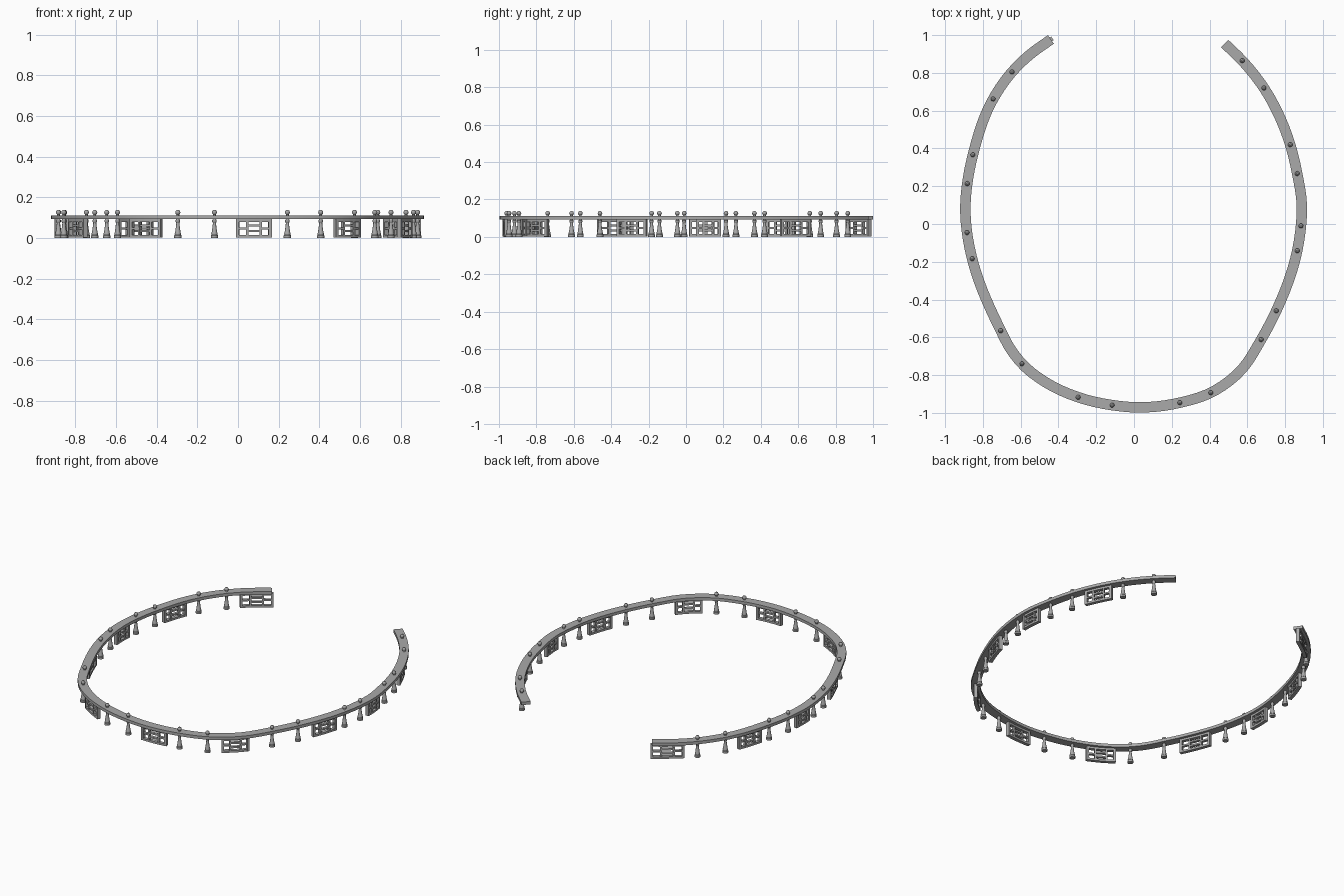
import bpy, bmesh, math
from mathutils import Vector

if "Cube" in bpy.data.objects:
    bpy.data.objects.remove(bpy.data.objects["Cube"])

# Centre line of the rail (plan view), running from right end round to left end
PATH = [(0.48, 0.955), (0.573, 0.865), (0.688, 0.72), (0.779, 0.55), (0.827, 0.42),
        (0.864, 0.267), (0.889, 0.09), (0.884, -0.01), (0.864, -0.142), (0.753, -0.46),
        (0.673, -0.612), (0.565, -0.776), (0.407, -0.893), (0.243, -0.946), (0.03, -0.971),
        (-0.116, -0.959), (-0.296, -0.917), (-0.46, -0.843), (-0.593, -0.74), (-0.66, -0.652),
        (-0.705, -0.565), (-0.857, -0.184), (-0.884, -0.046), (-0.893, 0.08), (-0.883, 0.214),
        (-0.853, 0.366), (-0.746, 0.662), (-0.646, 0.805), (-0.55, 0.898), (-0.44, 0.977)]
# Which path points carry a post (always in pairs, with a panel after each pair)
POSTS = [1, 2, 4, 5, 7, 8, 9, 10, 12, 13, 15, 16, 18, 20, 21, 22, 24, 25, 26, 27]
STEPS = 8

GREY = bpy.data.materials.new("dark_grey")
GREY.diffuse_color = (0.4, 0.4, 0.4, 1)
GREY.use_nodes = True
GREY.node_tree.nodes["Principled BSDF"].inputs["Base Color"].default_value = GREY.diffuse_color


def spline(points):
    """Smooth curve through the points with tangents weighted by chord length."""
    p = [Vector(q) for q in points]
    n = len(p)
    d = [(p[i + 1] - p[i]).length for i in range(n - 1)]
    tan = [(p[1] - p[0]) / d[0]]
    for i in range(1, n - 1):
        a, b = (p[i] - p[i - 1]) / d[i - 1], (p[i + 1] - p[i]) / d[i]
        tan.append((a * d[i] + b * d[i - 1]) / (d[i] + d[i - 1]))
    tan.append((p[-1] - p[-2]) / d[-1])
    out = []
    for i in range(n - 1):
        for k in range(STEPS):
            t = k / STEPS
            out.append(p[i] * (2*t**3 - 3*t**2 + 1) + tan[i] * d[i] * (t**3 - 2*t**2 + t)
                       + p[i + 1] * (3*t**2 - 2*t**3) + tan[i + 1] * d[i] * (t**3 - t**2))
    return out + [p[-1]]


CURVE = spline(PATH)
ARC = [0.0]
for a, b in zip(CURVE, CURVE[1:]):
    ARC.append(ARC[-1] + (b - a).length)
LENGTH = ARC[-1]


def point_at(s):
    i = 0
    while i < len(ARC) - 2 and ARC[i + 1] < s:
        i += 1
    return CURVE[i] + (CURVE[i + 1] - CURVE[i]) * ((s - ARC[i]) / (ARC[i + 1] - ARC[i]))


def on_path(s, n, z):
    """Distance along the rail, sideways offset, height -> world position."""
    t = (point_at(s + 0.01) - point_at(s - 0.01)).normalized()
    c = point_at(s)
    return (c.x + t.y * n, c.y - t.x * n, z)


def bar(bm, s0, s1, half, z0, z1, cuts=1):
    """Bent bar following the path."""
    rings = []
    for k in range(cuts + 1):
        s = s0 + (s1 - s0) * k / cuts
        rings.append([bm.verts.new(on_path(s, n, z)) for n, z in
                      ((-half, z0), (half, z0), (half, z1), (-half, z1))])
    for a, b in zip(rings, rings[1:]):
        for i in range(4):
            j = (i + 1) % 4
            bm.faces.new((a[i], a[j], b[j], b[i]))
    bm.faces.new(rings[0])
    bm.faces.new(rings[-1][::-1])


def finish(bm, name, smooth=False):
    bmesh.ops.recalc_face_normals(bm, faces=bm.faces[:])
    me = bpy.data.meshes.new(name)
    bm.to_mesh(me)
    bm.free()
    me.materials.append(GREY)
    ob = bpy.data.objects.new(name, me)
    bpy.context.collection.objects.link(ob)
    if smooth:
        bpy.ops.object.select_all(action='DESELECT')
        ob.select_set(True)
        bpy.context.view_layer.objects.active = ob
        bpy.ops.object.shade_smooth_by_angle(angle=math.radians(35))
    return ob


# Handrail: wide cap
bm = bmesh.new()
bar(bm, 0, LENGTH, 0.0275, 0.093, 0.112, 110)
finish(bm, "handrail", True)

# Turned posts with a flared foot and a round knob above the rail
PROFILE = [(0.018, 0), (0.018, 0.012), (0.015, 0.016), (0.016, 0.021), (0.0135, 0.028),
           (0.009, 0.06), (0.0075, 0.074), (0.011, 0.08), (0.011, 0.088), (0.008, 0.092),
           (0.007, 0.116), (0.011, 0.12), (0.0125, 0.127), (0.010, 0.134), (0.005, 0.138)]


def post(s, name, sides=12):
    bm = bmesh.new()
    c = point_at(s)
    rings = [[bm.verts.new((c.x + r * math.cos(math.tau * i / sides),
                            c.y + r * math.sin(math.tau * i / sides), z))
              for i in range(sides)] for r, z in PROFILE]
    for a, b in zip(rings, rings[1:]):
        for i in range(sides):
            j = (i + 1) % sides
            bm.faces.new((a[i], a[j], b[j], b[i]))
    bm.faces.new(rings[0][::-1])
    bm.faces.new(rings[-1])
    finish(bm, name, True)


post_s = [ARC[i * STEPS] for i in POSTS]
for k, s in enumerate(post_s):
    post(s, f"post_{k + 1}")


# Lattice panels: frame, two uprights and staggered cross bars
def panel(mid, h, name):
    bm = bmesh.new()
    f, t, top = 0.015, 0.011, 0.0935
    u, w = h * 0.38, 0.0055
    for z0, z1 in ((0.002, 0.015), (0.080, top)):
        bar(bm, mid - h, mid + h, t, z0, z1, 4)
    for sgn in (-1, 1):
        a, b = sorted((mid + sgn * h, mid + sgn * (h - f)))
        bar(bm, a, b, t, 0.002, top)
        bar(bm, mid + sgn * u - w, mid + sgn * u + w, t * 0.8, 0.012, 0.083)
        a, b = sorted((mid + sgn * u, mid + sgn * (h - f * 0.5)))
        bar(bm, a, b, t * 0.8, 0.0425, 0.0525)
    for z in (0.034, 0.061):
        bar(bm, mid - u, mid + u, t * 0.8, z - 0.005, z + 0.005, 2)
    finish(bm, name)


# Small shifts along the rail, and half widths, per panel
SHIFT = [-0.012, 0.01, -0.015, 0.033, -0.014, 0, 0, 0, -0.01]
HALF = [0.086, 0.066, 0.084, 0.083, 0.087, 0.088, 0.1, 0.067, 0.082]
mids = [(post_s[k] + post_s[k + 1]) / 2 for k in (1, 3, 5, 7, 9, 11, 13, 15, 17)]
# the pair before the sixth gap onward is offset because of the widely set corner posts
mids = [m for m in mids]
for k, (m, d, h) in enumerate(zip(mids, SHIFT, HALF)):
    panel(m + d, h, f"panel_{k + 1}")
panel(LENGTH - 0.09, 0.1, "end_panel")
